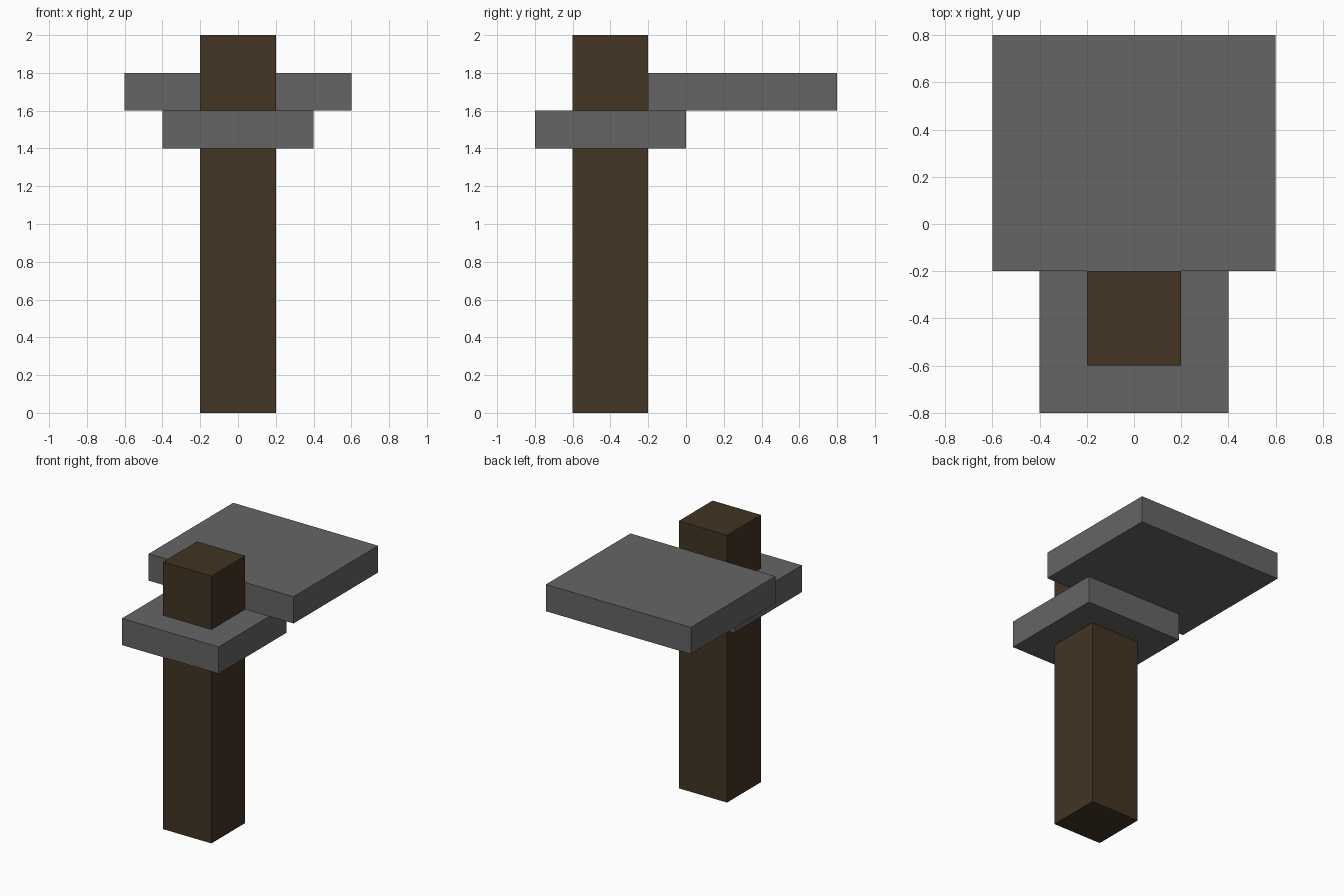
import bpy

if "Cube" in bpy.data.objects:
    bpy.data.objects.remove(bpy.data.objects["Cube"])


def material(name, rgb):
    mat = bpy.data.materials.new(name)
    mat.diffuse_color = (*rgb, 1.0)
    mat.use_nodes = True
    mat.node_tree.nodes["Principled BSDF"].inputs["Base Color"].default_value = mat.diffuse_color
    return mat


def box(name, low, high, mat):
    """Axis-aligned box between two corners."""
    center = [(a + b) / 2 for a, b in zip(low, high)]
    bpy.ops.mesh.primitive_cube_add(size=1, location=center)
    obj = bpy.context.object
    obj.name = name
    obj.scale = [b - a for a, b in zip(low, high)]
    bpy.ops.object.transform_apply(location=False, rotation=False, scale=True)
    obj.data.materials.append(mat)
    return obj


wood = material("dark_wood", (0.054, 0.035, 0.016))
stone = material("grey_stone", (0.13, 0.13, 0.13))

# Square wooden shaft
box("handle", (-0.2, -0.6, 0.0), (0.2, -0.2, 2.0), wood)
# Collar around the shaft
box("collar", (-0.4, -0.8, 1.4), (0.4, 0.0, 1.6), stone)
# Wide slab behind the shaft
box("head_slab", (-0.6, -0.2, 1.6), (0.6, 0.8, 1.8), stone)
